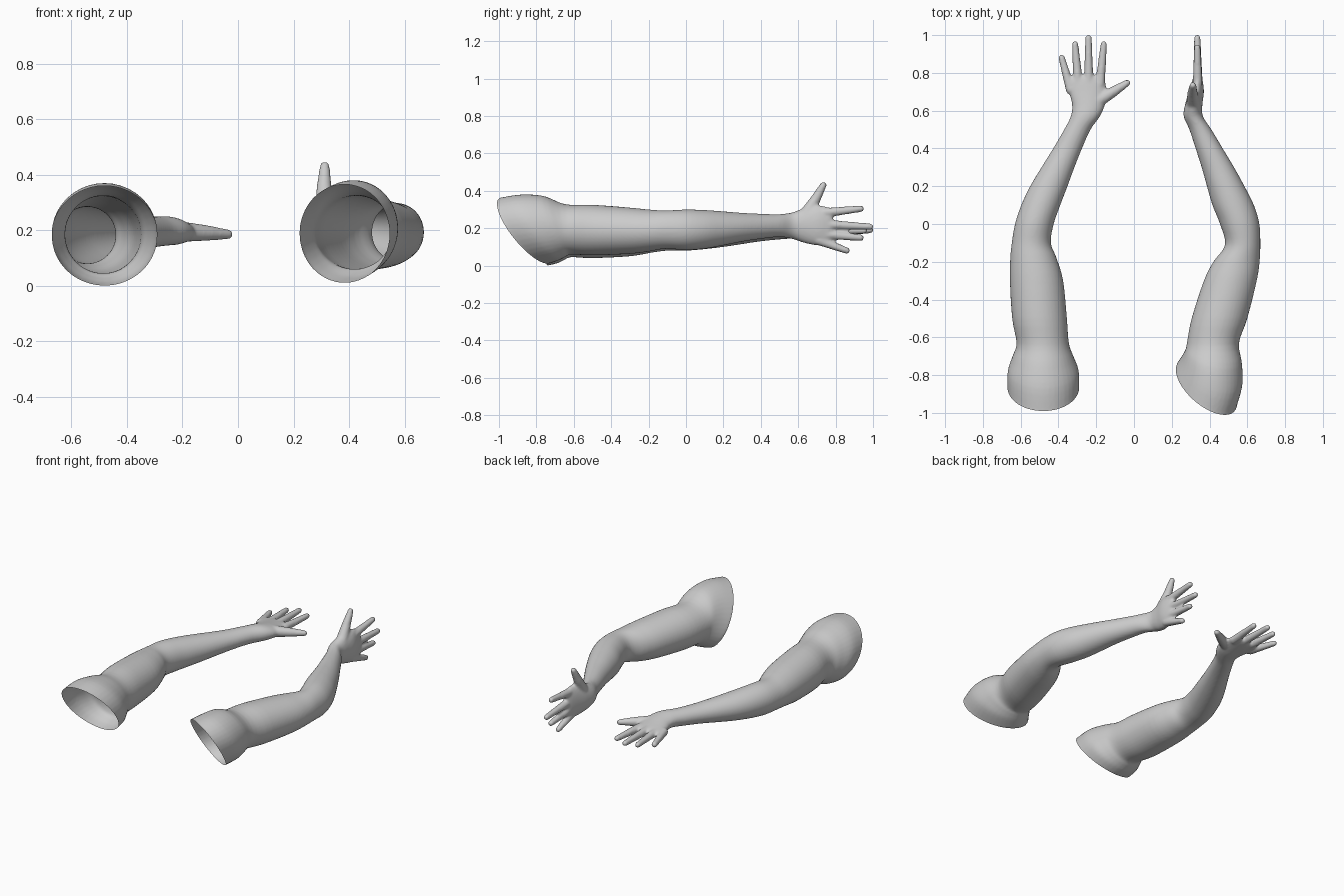
import bpy, bmesh, math
from mathutils import Vector, Matrix

if "Cube" in bpy.data.objects:
    bpy.data.objects.remove(bpy.data.objects["Cube"])

SIDES, STEPS = 40, 4


def smooth_rows(rows):
    """Catmull-Rom interpolation between cross-sections."""
    out = []
    for i in range(len(rows) - 1):
        p0, p1 = rows[max(i - 1, 0)], rows[i]
        p2, p3 = rows[i + 1], rows[min(i + 2, len(rows) - 1)]
        for k in range(STEPS):
            t = k / STEPS
            out.append([0.5 * (2 * b + (c - a) * t + (2 * a - 5 * b + 4 * c - d) * t * t
                               + (3 * b - a - 3 * c + d) * t ** 3)
                        for a, b, c, d in zip(p0, p1, p2, p3)])
    return out + [list(rows[-1])]


def loft(bm, rows):
    """Skin elliptical sections: y, x min, x max, z min, z max, slant up, slant sideways."""
    rings = []
    for y, x0, x1, z0, z1, s, t in rows:
        ring = []
        for k in range(SIDES):
            a = 2 * math.pi * k / SIDES
            c, n = math.cos(a), math.sin(a)
            ring.append(bm.verts.new(((x0 + x1) / 2 + c * (x1 - x0) / 2, y + t * c - s * n,
                                      (z0 + z1) / 2 + n * (z1 - z0) / 2)))
        rings.append(ring)
    for r, q in zip(rings, rings[1:]):
        for k in range(SIDES):
            j = (k + 1) % SIDES
            bm.faces.new((r[k], r[j], q[j], q[k]))
    bm.faces.new(rings[0])
    bm.faces.new(rings[-1])


def finger(bm, points, r0, r1):
    """Tapered rounded tube through the points."""
    pts = [Vector(p) for p in points]
    rad = [r0 + (r1 - r0) * i / (len(pts) - 1) for i in range(len(pts))]
    for p, r in zip(pts, rad):
        bmesh.ops.create_icosphere(bm, subdivisions=3, radius=r, matrix=Matrix.Translation(p))
    for p, q, a, b in zip(pts, pts[1:], rad, rad[1:]):
        d = q - p
        m = Matrix.Translation((p + q) / 2) @ d.to_track_quat('Z', 'Y').to_matrix().to_4x4()
        bmesh.ops.create_cone(bm, cap_ends=True, segments=20, radius1=a, radius2=b,
                              depth=d.length, matrix=m)


def build_arm(name, shoulder, limb, fingers, thumb):
    rows = [r for r in shoulder] + [tuple(r) + (0, 0) for r in limb]
    rim = rows[0]
    extra = list(rim)
    extra[0] -= 0.04
    rows = [extra] + smooth_rows(rows)
    bm = bmesh.new()
    loft(bm, rows)
    for base, tip in fingers:
        finger(bm, (base, tip), 0.026, 0.0175)
    finger(bm, thumb, 0.038, 0.018)
    bmesh.ops.recalc_face_normals(bm, faces=bm.faces[:])
    mesh = bpy.data.meshes.new(name)
    bm.to_mesh(mesh)
    bm.free()
    ob = bpy.data.objects.new(name, mesh)
    bpy.context.collection.objects.link(ob)

    # Fuse palm, fingers and limb into one smooth skin
    rm = ob.modifiers.new("fuse", 'REMESH')
    rm.mode = 'VOXEL'
    rm.voxel_size = 0.0075
    sm = ob.modifiers.new("relax", 'SMOOTH')
    sm.factor = 0.5
    sm.iterations = 6
    fused = bpy.data.meshes.new_from_object(
        ob.evaluated_get(bpy.context.evaluated_depsgraph_get()))
    ob.modifiers.clear()

    # Slice off the closed end to leave an open shoulder
    y, x0, x1, z0, z1, s, t = rim
    normal = Vector((-2 * t / (x1 - x0), 1, 2 * s / (z1 - z0)))
    bm = bmesh.new()
    bm.from_mesh(fused)
    bmesh.ops.bisect_plane(bm, geom=bm.verts[:] + bm.edges[:] + bm.faces[:],
                           plane_co=((x0 + x1) / 2, y, (z0 + z1) / 2),
                           plane_no=normal.normalized(), clear_inner=True)
    for f in bm.faces:
        f.smooth = True
    bm.to_mesh(fused)
    bm.free()
    ob.data = fused


# Left arm: palm facing down
build_arm(
    "left_arm",
    [(-.865, -.67, -.29, 0, .36, .125, 0), (-.78, -.668, -.293, .012, .37, .09, 0),
     (-.70, -.642, -.322, .03, .352, .05, 0), (-.63, -.622, -.345, .045, .325, .015, 0)],
    [(-.5, -.645, -.355, .04, .325), (-.3, -.657, -.375, .05, .31),
     (-.18, -.655, -.41, .07, .295), (-.1, -.647, -.44, .08, .285),
     (0, -.63, -.425, .08, .287), (.1, -.597, -.39, .088, .28),
     (.2, -.55, -.352, .1, .27), (.3, -.49, -.315, .115, .26),
     (.4, -.428, -.275, .13, .252), (.5, -.37, -.23, .14, .25),
     (.57, -.335, -.18, .145, .25), (.63, -.328, -.155, .147, .24),
     (.70, -.345, -.148, .155, .225), (.76, -.358, -.152, .163, .213),
     (.785, -.33, -.17, .172, .203)],
    [((-.335, .71, .186), (-.383, .880, .178)), ((-.295, .74, .188), (-.312, .952, .186)),
     ((-.24, .75, .19), (-.241, .985, .19)), ((-.18, .74, .188), (-.160, .952, .188))],
    [(-.21, .64, .195), (-.11, .70, .19), (-.036, .747, .185)])

# Right arm: thumb up, palm facing inward
build_arm(
    "right_arm",
    [(-.86, .22, .545, .01, .365, .12, -.09), (-.78, .25, .575, .03, .38, .10, -.06),
     (-.70, .272, .57, .05, .372, .06, -.03), (-.63, .28, .556, .06, .328, .015, 0)],
    [(-.5, .305, .6, .055, .325), (-.3, .37, .65, .063, .31),
     (-.2, .42, .665, .075, .3), (-.11, .482, .669, .09, .295),
     (0, .455, .664, .083, .3), (.1, .415, .635, .09, .297),
     (.2, .386, .585, .108, .29), (.3, .358, .53, .128, .282),
     (.4, .326, .47, .143, .277), (.5, .293, .41, .153, .275),
     (.57, .263, .365, .142, .285), (.63, .27, .362, .122, .308),
     (.70, .29, .37, .108, .322), (.76, .308, .363, .112, .312),
     (.785, .32, .352, .13, .292)],
    [((.335, .71, .135), (.335, .860, .080)), ((.337, .74, .168), (.337, .935, .149)),
     ((.338, .75, .22), (.335, .985, .208)), ((.337, .74, .282), (.335, .935, .304))],
    [(.315, .64, .27), (.31, .69, .35), (.312, .734, .430)])
